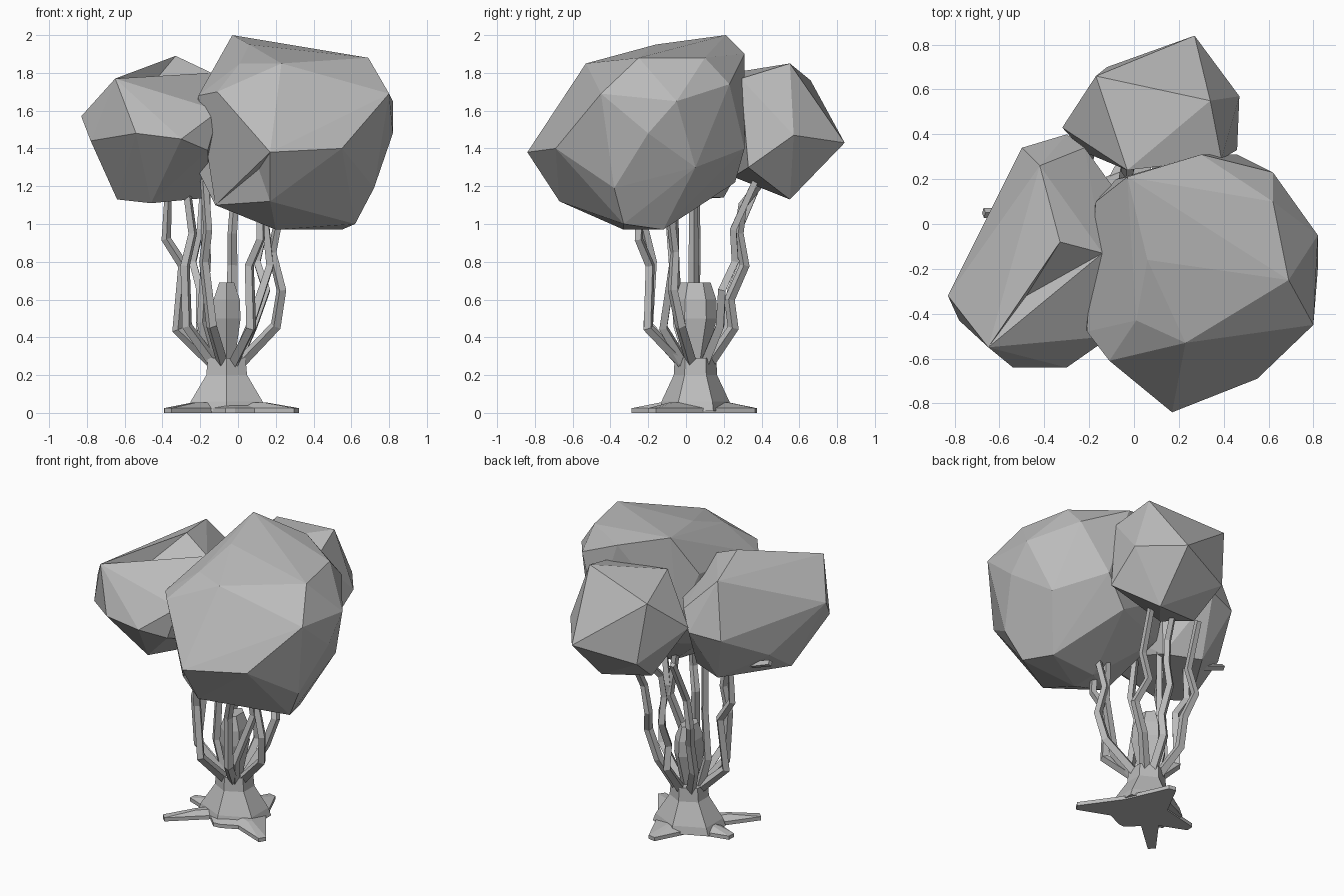
import bpy
import bmesh
import math
from mathutils import Vector
from mathutils.geometry import closest_point_on_tri

if "Cube" in bpy.data.objects:
    bpy.data.objects.remove(bpy.data.objects["Cube"], do_unlink=True)

# One plain grey for the whole tree
grey = bpy.data.materials.new("plain_grey")
grey.use_nodes = True
grey.diffuse_color = (0.5, 0.5, 0.5, 1)
shader = next(n for n in grey.node_tree.nodes if n.type == "BSDF_PRINCIPLED")
shader.inputs["Base Color"].default_value = grey.diffuse_color
shader.inputs["Roughness"].default_value = 0.9

CENTRE = Vector((-0.06, 0.05, 0))


def scaled(points):
    """Points are given in hundredths of a unit."""
    return [Vector(p) / 100 for p in points]


def link(name, data):
    data.materials.append(grey)
    obj = bpy.data.objects.new(name, data)
    bpy.context.scene.collection.objects.link(obj)
    return obj


def finish(name, bm):
    bmesh.ops.recalc_face_normals(bm, faces=bm.faces)
    mesh = bpy.data.meshes.new(name)
    bm.to_mesh(mesh)
    bm.free()
    return link(name, mesh)


def faceted_clump(name, corners, dents=()):
    """Low-poly foliage mass stretched around its corners, then pushed in at the dents."""
    bm = bmesh.new()
    for corner in scaled(corners):
        bm.verts.new(corner)
    bmesh.ops.convex_hull(bm, input=bm.verts)
    loose = [v for v in bm.verts if not v.link_faces]
    bmesh.ops.delete(bm, geom=loose, context="VERTS")
    bmesh.ops.triangulate(bm, faces=bm.faces)
    for dent in scaled(dents):
        nearest = min(bm.faces, key=lambda f: (
            closest_point_on_tri(dent, *[v.co for v in f.verts]) - dent).length)
        poked = bmesh.ops.poke(bm, faces=[nearest])
        poked["verts"][0].co = dent
    return finish(name, bm)


def loft(name, rings):
    """Skin closed rings from bottom to top and cap both ends."""
    bm = bmesh.new()
    loops = [[bm.verts.new(p) for p in ring] for ring in rings]
    for low, high in zip(loops, loops[1:]):
        for i in range(len(low)):
            j = (i + 1) % len(low)
            bm.faces.new((low[i], low[j], high[j], high[i]))
    bm.faces.new(list(reversed(loops[0])))
    bm.faces.new(loops[-1])
    return finish(name, bm)


def ring(radius_x, radius_y, z, sides=6):
    turns = [math.tau * (i + 0.5) / sides for i in range(sides)]
    return [CENTRE + Vector((radius_x * math.cos(a), radius_y * math.sin(a), z))
            for a in turns]


def branch(name, knots):
    """Thin four-sided stem that sprouts from the trunk top and kinks upward."""
    path = scaled(knots)
    outward = path[0] - CENTRE
    outward.z = 0
    path.insert(0, CENTRE + outward.normalized() * 0.07 + Vector((0, 0, 0.26)))
    curve = bpy.data.curves.new(name, "CURVE")
    curve.dimensions = "3D"
    curve.bevel_depth = 0.029
    curve.bevel_resolution = 0
    curve.use_fill_caps = True
    spline = curve.splines.new("POLY")
    spline.points.add(len(path) - 1)
    spline.use_smooth = False
    for i, (point, place) in enumerate(zip(spline.points, path)):
        point.co = (*place, 1)
        point.radius = 1.1 - 0.4 * i / len(path)
    return link(name, curve)


# Roots: flat star with narrow points; the last value is how far out the next valley lies
root_tips = [(31, -18, 0.95), (0, 37, 0.6), (-39, 7, 0.5), (-37, -27, 0.55), (-4, -17, 0.75)]
star = []
for this, following in zip(root_tips, root_tips[1:] + root_tips[:1]):
    tip, after = scaled([(*this[:2], 0), (*following[:2], 0)])
    arm = tip - CENTRE
    side = Vector((-arm.y, arm.x, 0)).normalized() * 0.025
    star += [tip - side, tip + side, CENTRE + ((tip + after) / 2 - CENTRE) * this[2]]


def star_ring(size, z):
    return [CENTRE + (p - CENTRE) * size + Vector((0, 0, z)) for p in star]


loft("roots", [star_ring(1, 0), star_ring(1, 0.025), star_ring(0.55, 0.055)])

# Trunk: flared foot, narrow neck
loft("trunk", [ring(0.24, 0.19, 0.01), ring(0.22, 0.18, 0.06),
               ring(0.125, 0.115, 0.2), ring(0.115, 0.11, 0.29)])

# Bud in the middle of the branches
loft("bud", [ring(0.05, 0.05, 0.28), ring(0.085, 0.115, 0.5),
             ring(0.08, 0.11, 0.6), ring(0.045, 0.08, 0.69)])

# Branches under the right-hand clump
branch("right_branch_outer", [(-32, 3, 44), (-29, 5, 78), (-38, 5, 92),
                              (-37, 5, 115), (-67, 5, 126)])
branch("right_branch_middle", [(-27, -4, 46), (-28, -6, 78), (-24, -6, 95), (-28, -7, 125)])
branch("right_branch_inner", [(-19, 4, 48), (-17, 4, 80), (-17, 4, 125)])

# Branches under the front clump
branch("front_branch_left", [(20, -3, 46), (23, -7, 65), (18, -6, 85), (23, -9, 110)])
branch("front_branch_middle", [(7, -20, 45), (6, -19, 78), (12, -25, 92), (12, -24, 115)])
branch("front_branch_inner", [(6, -12, 45), (17, -7, 78), (13, -10, 115)])
branch("front_branch_right", [(-14, -20, 46), (-18, -18, 80), (-16, -22, 97), (-18, -20, 125)])

# Branches under the back clump
branch("back_branch_middle", [(-3, 25, 45), (-3, 23, 60), (-3, 31, 78),
                              (-3, 28, 95), (-2, 30, 110), (3, 42, 125)])
branch("back_branch_left", [(8, 18, 46), (15, 19, 65), (10, 26, 80),
                            (14, 25, 97), (18, 40, 130)])
branch("back_branch_right", [(-20, 20, 45), (-20, 24, 65), (-24, 30, 80),
                             (-20, 28, 97), (-18, 40, 125)])

# Front clump, the largest, with a ledge pushed in on its right side
faceted_clump("front_foliage", [
    (-3, 21, 200), (6, -16, 195), (30, -10, 193), (30, 31, 190),
    (69, -25, 188), (62, 10, 188), (23, -53, 185), (1, -43, 185),
    (80, -45, 169), (82, -5, 165), (62, 23, 174), (82, -20, 148),
    (17, -84, 138), (55, -69, 140), (72, -38, 119), (70, 5, 130),
    (46, 31, 140), (62, -33, 100), (55, -12, 97), (20, -33, 97),
    (20, -15, 97), (30, 26, 122), (17, -67, 112), (-12, -42, 110),
    (-11, -61, 170), (-21, -48, 168), (-17, 10, 175), (-24, -25, 134),
    (-14, 5, 125), (-8, 20, 145)],
    dents=[(11, -66, 129), (-12, -42, 148)])

# Back clump
faceted_clump("back_foliage", [
    (34, 55, 185), (-17, 66, 176), (27, 84, 143), (47, 57, 147),
    (39, 29, 177), (-3, 24, 180), (-32, 43, 155), (-12, 70, 135),
    (25, 55, 113), (46, 33, 130), (0, 25, 125), (-8, 48, 118),
    (-22, 32, 150)])

# Right-hand clump, with a hollow beside its raised corner
faceted_clump("right_foliage", [
    (-83, -32, 157), (-65, -55, 177), (-54, -64, 148), (-33, -8, 189),
    (-42, 26, 183), (-50, 34, 147), (-30, 40, 150), (-22, 34, 162),
    (-9, 16, 160), (-14, -13, 180), (-10, -50, 160), (-30, -64, 145),
    (-16, -53, 139), (-78, -43, 144), (-64, -22, 113), (-46, -31, 111),
    (-65, 3, 130), (-38, 20, 114), (-15, 10, 114)],
    dents=[(-48, -32, 171)])
